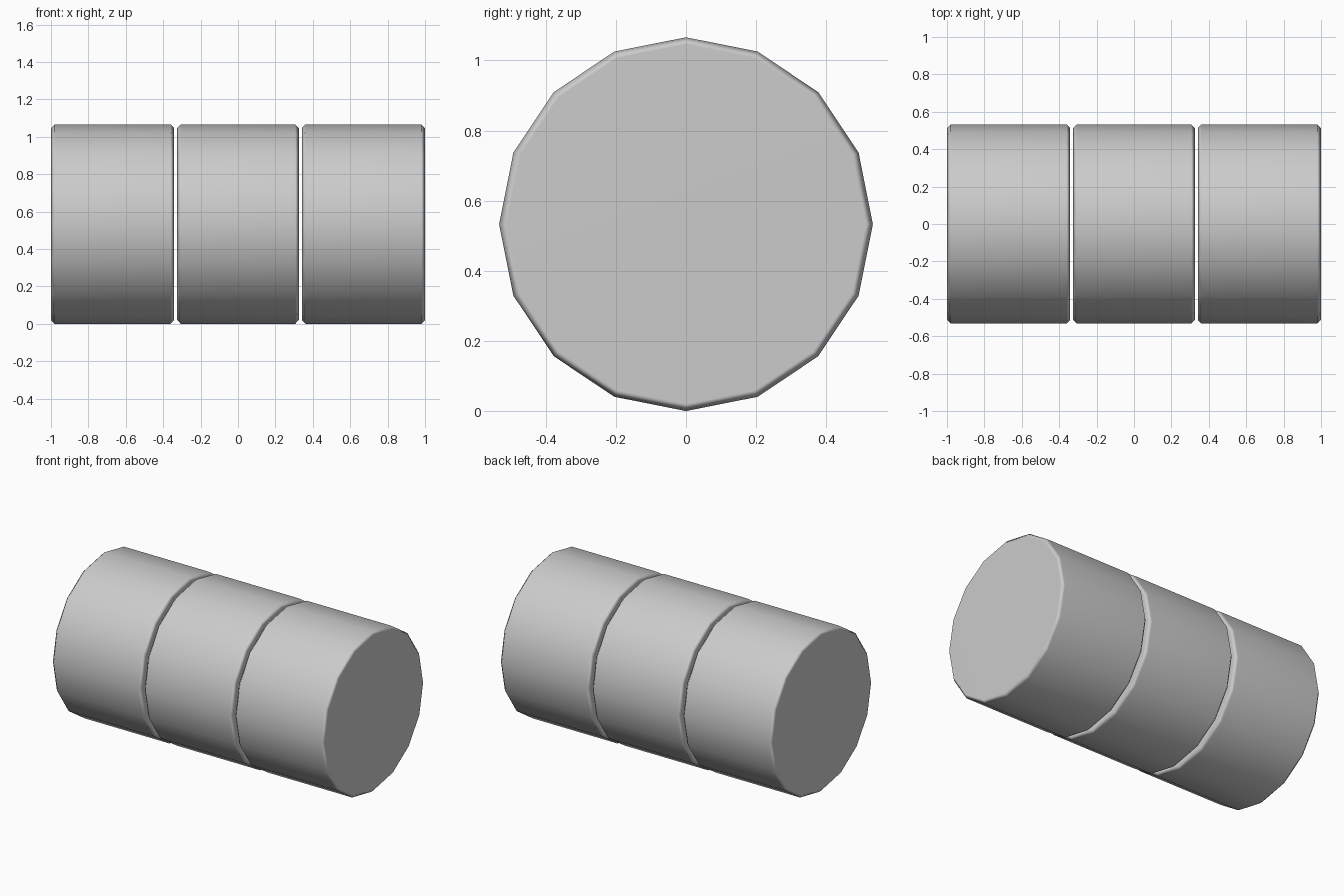
import bpy
import math

if "Cube" in bpy.data.objects:
    bpy.data.objects.remove(bpy.data.objects["Cube"])

RADIUS = 0.533
SIDES = 16


def drum(name, x0, x1):
    # 16-sided cylinder lying along x, corner pointing straight up
    bpy.ops.mesh.primitive_cylinder_add(
        vertices=SIDES, radius=RADIUS, depth=x1 - x0,
        location=((x0 + x1) / 2, 0, RADIUS), rotation=(0, math.pi / 2, 0))
    ob = bpy.context.object
    ob.name = name
    bpy.ops.object.transform_apply(location=False, rotation=True, scale=True)
    bpy.ops.object.shade_smooth()
    # Chamfer the rims only, then keep the large faces flat
    bevel = ob.modifiers.new("rim_chamfer", 'BEVEL')
    bevel.width = 0.02
    bevel.segments = 1
    bevel.limit_method = 'ANGLE'
    bevel.angle_limit = math.radians(40)
    normals = ob.modifiers.new("weighted_normals", 'WEIGHTED_NORMAL')
    normals.keep_sharp = True
    return ob


# Three equal drums in a row with thin gaps
drum("left_drum", -1.0, -0.341)
drum("middle_drum", -0.326, 0.326)
drum("right_drum", 0.341, 1.0)
